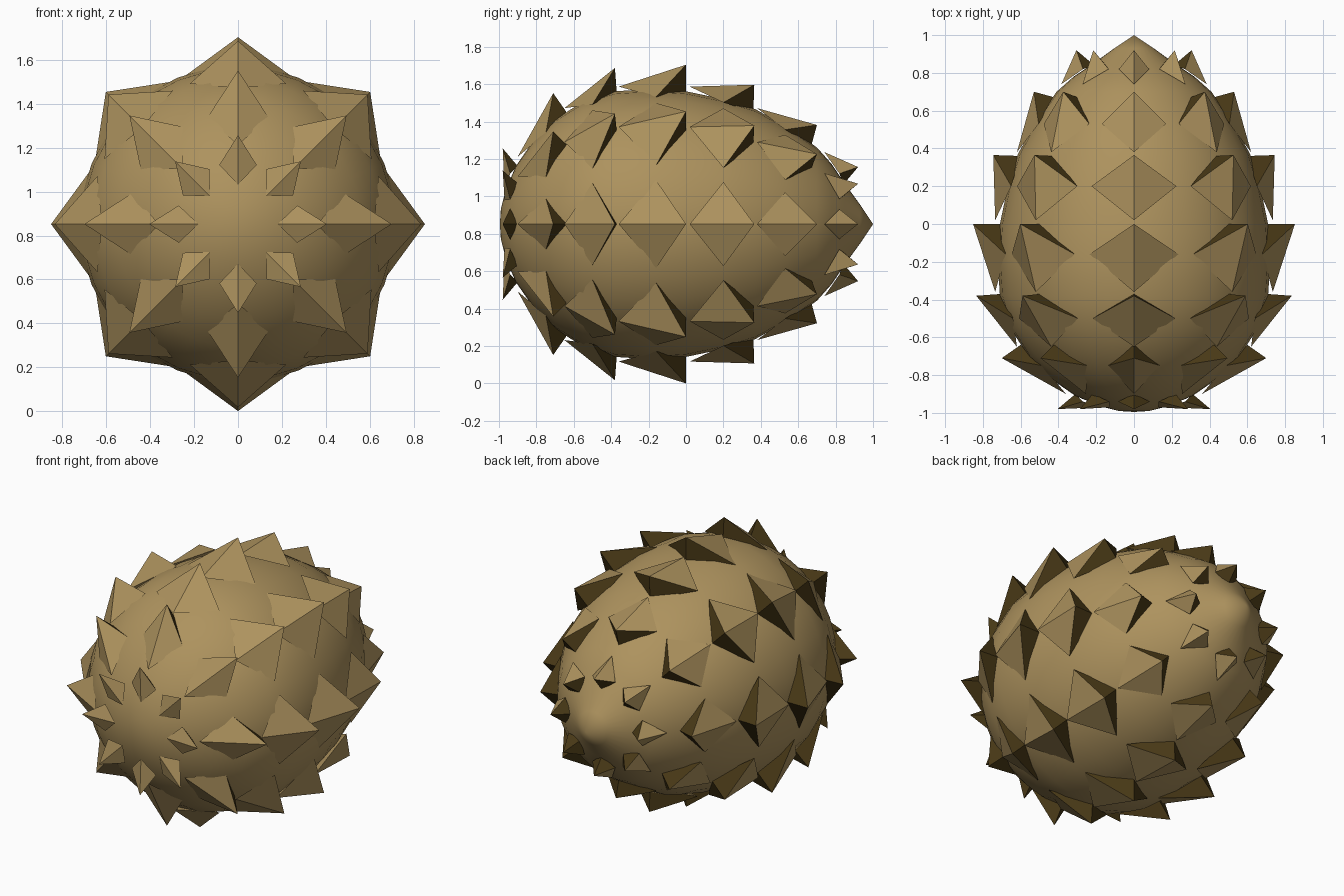
import bpy, bmesh, math
from mathutils import Vector

if "Cube" in bpy.data.objects:
    bpy.data.objects.remove(bpy.data.objects["Cube"])

CZ = 0.852      # height of the long axis, which runs along y


def material(name, rgb):
    m = bpy.data.materials.new(name)
    m.diffuse_color = (*rgb, 1)
    m.use_nodes = True
    m.node_tree.nodes["Principled BSDF"].inputs["Base Color"].default_value = m.diffuse_color
    return m


tan = material("tan bark", (0.42, 0.29, 0.112))
dark = material("dark brown underside", (0.065, 0.04, 0.008))


def polar(y, r, a, t=0.0):
    """Point at radius r in direction a round the axis, shifted sideways by t."""
    return Vector((r * math.cos(a) - t * math.sin(a), y,
                   CZ + r * math.sin(a) + t * math.cos(a)))


def make_object(name, bm):
    bmesh.ops.recalc_face_normals(bm, faces=bm.faces[:])
    me = bpy.data.meshes.new(name)
    bm.to_mesh(me)
    bm.free()
    me.materials.append(tan)
    me.materials.append(dark)
    ob = bpy.data.objects.new(name, me)
    bpy.context.collection.objects.link(ob)
    return ob


# Egg-shaped core: profile (y, radius) turned round the axis
profile = [(0.93, 0.105), (0.85, 0.215), (0.78, 0.32), (0.70, 0.41),
           (0.54, 0.52), (0.37, 0.615), (0.19, 0.67), (0.0, 0.71),
           (-0.19, 0.722), (-0.38, 0.71), (-0.55, 0.655), (-0.70, 0.56),
           (-0.82, 0.44), (-0.91, 0.31), (-0.965, 0.18), (-0.99, 0.08)]
N = 32
bm = bmesh.new()
rings = [[bm.verts.new(polar(y, r, 2 * math.pi * i / N)) for i in range(N)]
         for y, r in profile]
for a, b in zip(rings, rings[1:]):
    for i in range(N):
        j = (i + 1) % N
        bm.faces.new((a[i], a[j], b[j], b[i]))
for ring, y in ((rings[0], 1.0), (rings[-1], -0.995)):
    pole = bm.verts.new((0, y, CZ))
    for i in range(N):
        bm.faces.new((pole, ring[i], ring[(i + 1) % N]))
for f in bm.faces:
    f.smooth = True
make_object("cone_core", bm)

# Scale rows: tip (y, r), root (y, r), side corners (y, r, half width), back foot (y, r)
rows = [
    ((0.92, 0.305), (0.74, 0.385), (0.82, 0.27, 0.08), (0.84, 0.21)),
    ((0.70, 0.53), (0.38, 0.62), (0.53, 0.505, 0.17), (0.67, 0.42)),
    ((0.365, 0.745), (0.02, 0.735), (0.20, 0.65, 0.225), (0.36, 0.60)),
    ((0.0, 0.852), (-0.36, 0.735), (-0.16, 0.68, 0.235), (0.0, 0.70)),
    ((-0.38, 0.835), (-0.65, 0.62), (-0.50, 0.64, 0.22), (-0.37, 0.70)),
    ((-0.71, 0.70), (-0.90, 0.36), (-0.75, 0.485, 0.14), (-0.64, 0.60)),
    ((-0.98, 0.405), (-0.97, 0.18), (-0.94, 0.27, 0.085), (-0.90, 0.31)),
]
for n, (tip, root, side, foot) in enumerate(rows):
    bm = bmesh.new()
    for k in range(8):
        a = k * math.pi / 4
        T, R, F = (bm.verts.new(polar(*p, a)) for p in (tip, root, foot))
        y, r, t = side
        A, B = (bm.verts.new(polar(y, r, a, s * t)) for s in (1, -1))
        # tan outer faces, dark faces behind the tip, hidden base
        for vs, mi in (((T, R, A), 0), ((T, B, R), 0), ((T, A, F), 1),
                       ((T, F, B), 1), ((R, B, A), 0), ((F, A, B), 0)):
            bm.faces.new(vs).material_index = mi
    make_object(f"scale_row_{n + 1}", bm)
